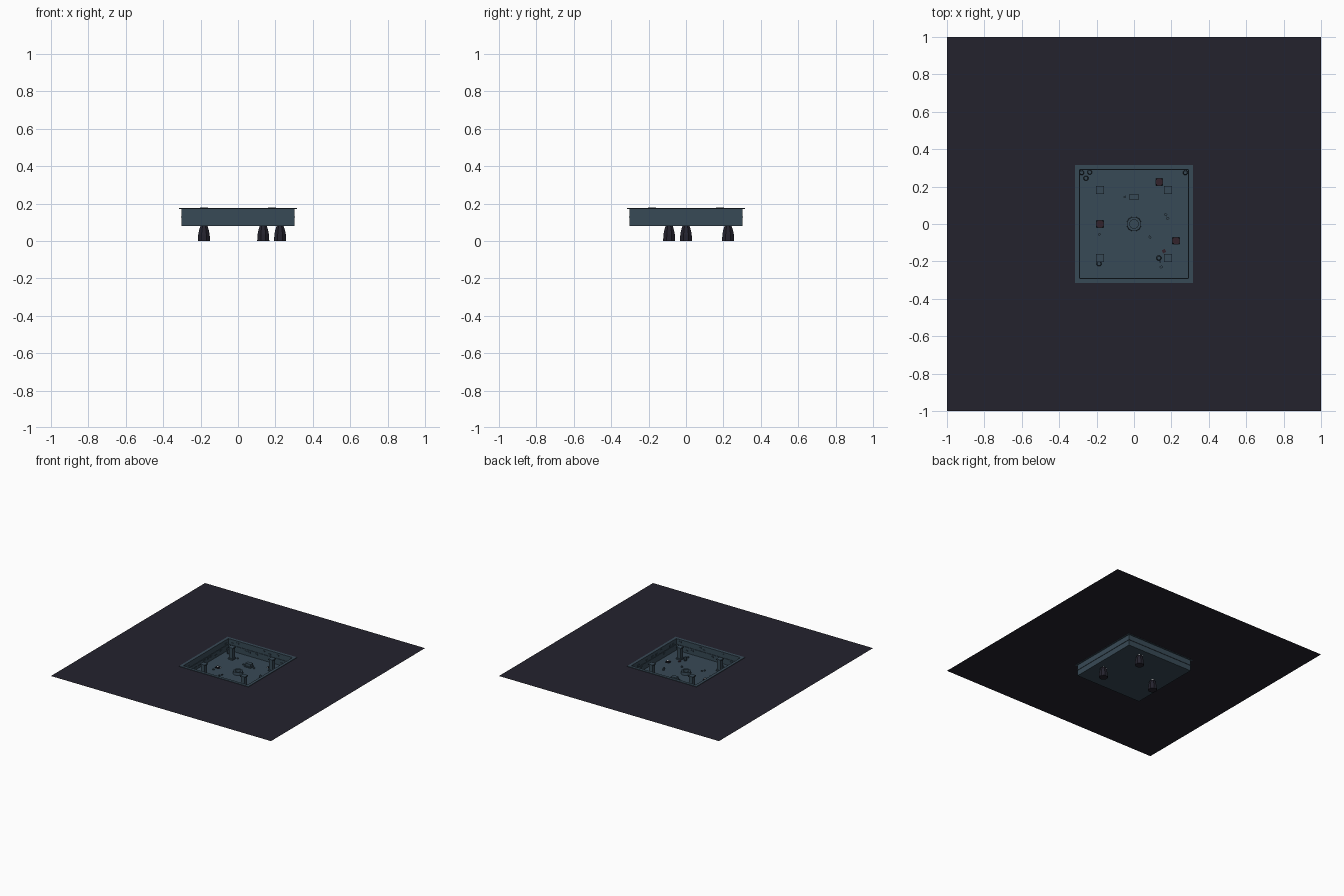
import bpy, bmesh, math, random
from mathutils import Matrix

if "Cube" in bpy.data.objects:
    bpy.data.objects.remove(bpy.data.objects["Cube"])

random.seed(4)


def mat(name, rgb):
    m = bpy.data.materials.new(name)
    m.diffuse_color = (*rgb, 1)
    m.use_nodes = True
    m.node_tree.nodes["Principled BSDF"].inputs["Base Color"].default_value = m.diffuse_color
    return m


GROUND = mat("dark ground", (0.0176, 0.0165, 0.027))
STONE = mat("blue grey stone", (0.039, 0.067, 0.092))
PLUM = mat("dark plum", (0.032, 0.016, 0.024))
FLOOR, TOP, H = 0.08, 0.172, 0.30


def finish(bm, name, m):
    me = bpy.data.meshes.new(name)
    bm.to_mesh(me)
    bm.free()
    me.materials.append(m)
    ob = bpy.data.objects.new(name, me)
    bpy.context.collection.objects.link(ob)
    return ob


def sheet(name, half, z, holes, m):
    """Flat sheet with square holes given as (x, y, half size)."""
    xs = sorted({-half, half} | {h[0] + s * h[2] for h in holes for s in (-1, 1)})
    ys = sorted({-half, half} | {h[1] + s * h[2] for h in holes for s in (-1, 1)})
    bm = bmesh.new()
    v = [[bm.verts.new((x, y, z)) for y in ys] for x in xs]
    for i in range(len(xs) - 1):
        for j in range(len(ys) - 1):
            cx, cy = (xs[i] + xs[i + 1]) / 2, (ys[j] + ys[j + 1]) / 2
            if not any(abs(cx - h[0]) < h[2] and abs(cy - h[1]) < h[2] for h in holes):
                bm.faces.new((v[i][j], v[i + 1][j], v[i + 1][j + 1], v[i][j + 1]))
    return finish(bm, name, m)


def box(name, c, size, m, rot=0):
    bm = bmesh.new()
    bmesh.ops.create_cube(bm, size=1, matrix=Matrix.Translation(c)
                          @ Matrix.Rotation(rot, 4, 'Z') @ Matrix.Diagonal((*size, 1)))
    return finish(bm, name, m)


def lathe(name, x, y, prof, n, m, close=False):
    """Revolve (radius, z) rings; cap the last ring, or join it to the first."""
    bm = bmesh.new()
    rings = [[bm.verts.new((x + r * math.cos(2 * math.pi * (k + .5) / n),
                            y + r * math.sin(2 * math.pi * (k + .5) / n), z))
              for k in range(n)] for r, z in prof]
    pairs = list(zip(rings, rings[1:])) + ([(rings[-1], rings[0])] if close else [])
    for a, b in pairs:
        for k in range(n):
            bm.faces.new((a[k], a[(k + 1) % n], b[(k + 1) % n], b[k]))
    if not close:
        bm.faces.new(rings[-1])
    bmesh.ops.recalc_face_normals(bm, faces=bm.faces)
    return finish(bm, name, m)


def frame(name, inner, outer, z0, z1, m):
    """Square ring."""
    bm = bmesh.new()
    rings = [[bm.verts.new((sx * h, sy * h, z))
              for sx, sy in ((-1, -1), (1, -1), (1, 1), (-1, 1))]
             for h, z in ((inner, z0), (outer, z0), (outer, z1), (inner, z1))]
    for a, b in zip(rings, rings[1:] + rings[:1]):
        for k in range(4):
            bm.faces.new((a[k], a[(k + 1) % 4], b[(k + 1) % 4], b[k]))
    bmesh.ops.recalc_face_normals(bm, faces=bm.faces)
    return finish(bm, name, m)


# Surrounding ground and the sunken room
pits = [(-0.182, 0, 0.018), (0.135, 0.225, 0.018), (0.225, -0.09, 0.018)]
sheet("ground", 1, TOP, [(0, 0, H)], GROUND)
sheet("room_floor", H, FLOOR, pits, STONE)
frame("room_wall", H - 0.006, H + 0.002, FLOOR, TOP, STONE)
frame("wall_cap", H - 0.008, 0.315, TOP - 0.001, TOP + 0.004, STONE)
frame("wall_trim", H - 0.010, H + 0.006, 0.125, 0.130, STONE)

# Flared pits below the floor
for x, y, s in pits:
    lathe("pit", x, y, [(0.021, FLOOR - 0.001), (0.028, 0.058), (0.033, 0.035), (0.035, 0)],
          8, GROUND)
    lathe("pit_bottom", x, y, [(0.034, 0.002), (0.033, 0.004)], 8, PLUM)

# Corner pillars with base and capital
for sx in (-1, 1):
    for sy in (-1, 1):
        x, y = sx * 0.182, sy * 0.182
        box("pillar", (x, y, 0.128), (0.030, 0.030, 0.096), STONE)
        box("pillar_base", (x, y, FLOOR + 0.005), (0.042, 0.042, 0.01), STONE)
        box("pillar_top", (x, y, 0.176), (0.042, 0.042, 0.008), STONE)

# Well in the middle
lathe("well", 0, 0, [(0.024, FLOOR), (0.040, FLOOR), (0.038, 0.102), (0.024, 0.102)],
      12, STONE, close=True)

# Altar
box("altar_step", (0, 0.145, FLOOR + 0.004), (0.060, 0.046, 0.008), STONE)
box("altar", (0, 0.145, FLOOR + 0.016), (0.048, 0.032, 0.026), STONE)

# Barrels
for x, y in [(-0.28, 0.275), (-0.237, 0.277), (-0.257, 0.245), (0.275, 0.275),
             (0.133, -0.182), (-0.187, -0.212)]:
    lathe("barrel", x, y, [(0.010, FLOOR), (0.014, FLOOR + 0.014), (0.010, FLOOR + 0.028)],
          8, STONE)

# Loose rubble
for x, y in [(-0.15, 0.21), (-0.05, 0.145), (0.05, 0.137), (0.17, 0.05), (0.18, 0.03),
             (-0.185, -0.055), (-0.08, -0.095), (-0.09, -0.115), (0.085, -0.07),
             (0.145, -0.23), (0.14, -0.2)]:
    s = random.uniform(0.010, 0.016)
    box("rubble", (x, y, FLOOR + s * 0.35), (s, s * 0.8, s * 0.7), STONE, random.uniform(0, 3))
box("stain", (0.16, -0.145, FLOOR + 0.001), (0.018, 0.018, 0.002), PLUM, 0.5)

# Bricks standing proud of the inner walls
for side in range(4):
    a = side * math.pi / 2
    for k in range(10):
        t = -0.26 + 0.058 * k + random.uniform(-0.015, 0.015)
        z = random.choice((0.10, 0.112, 0.145, 0.157))
        r = H - 0.007
        box("wall_brick", (r * math.cos(a) - t * math.sin(a), r * math.sin(a) + t * math.cos(a), z),
            (0.006, 0.02, 0.009), STONE, a)
